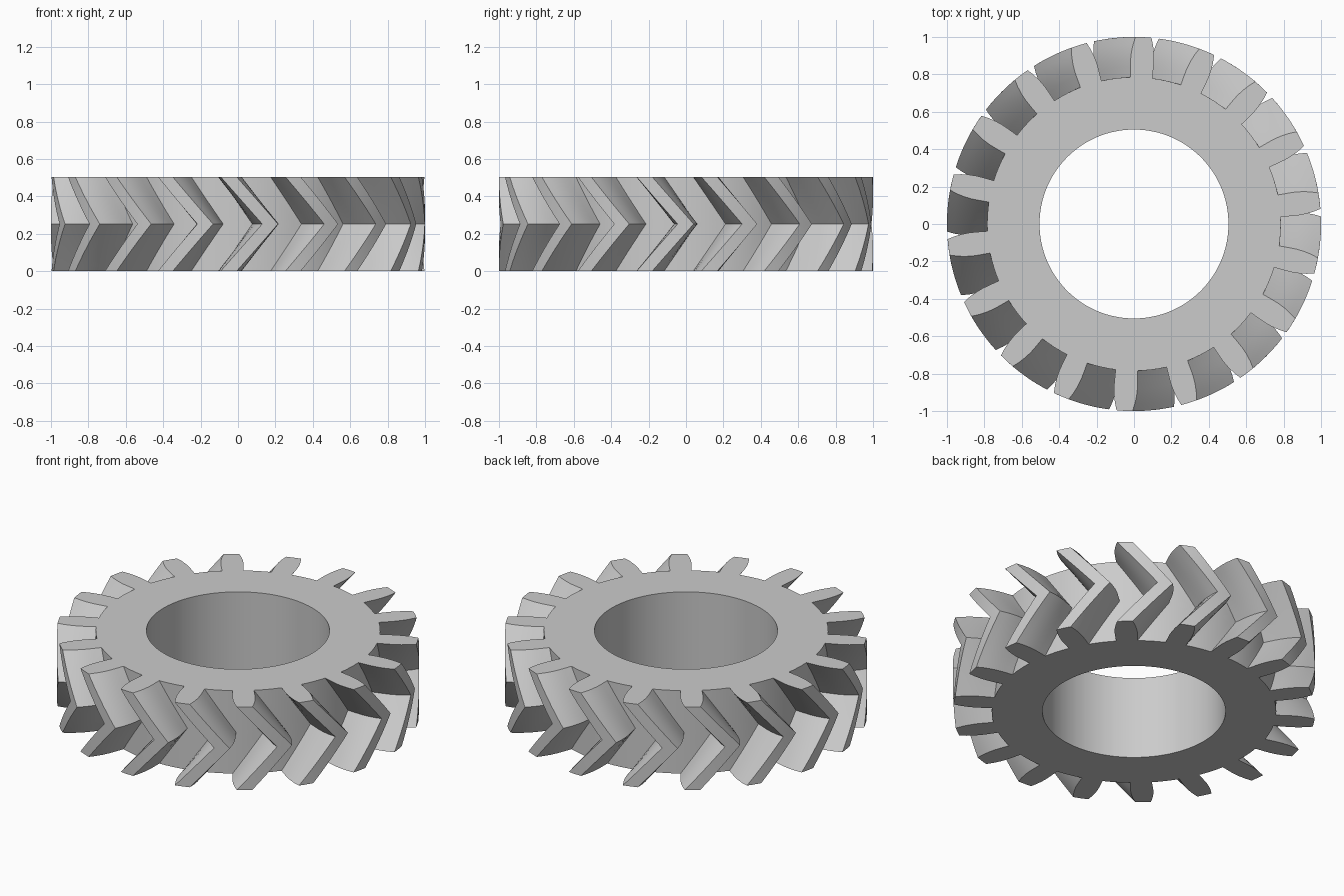
import bpy, bmesh, math

if "Cube" in bpy.data.objects:
    bpy.data.objects.remove(bpy.data.objects["Cube"])

TEETH = 18
HEIGHT = 0.505
BORE = 0.505
PHASE = 7.1        # angle of the first tooth at both end faces, degrees
TWIST = 12.8       # herringbone advance at mid height, degrees
STEPS = 8          # slices in each half

# half of a tooth: (radius, half angle in degrees), root to tip
FLANK = [(0.785, 4.3), (0.84, 4.22), (0.88, 4.1), (0.92, 3.75), (0.96, 3.2), (1.0, 2.45)]

# one full outline in polar form
outline = []
for t in range(TEETH):
    c = PHASE + t * 360 / TEETH
    outline += [(r, c - a) for r, a in FLANK]
    outline.append((1.0, c))
    outline += [(r, c + a) for r, a in reversed(FLANK)]
    gap = 360 / TEETH - 2 * FLANK[0][1]
    outline += [(FLANK[0][0], c + FLANK[0][1] + gap * k / 4) for k in (1, 2, 3)]

bm = bmesh.new()


def ring(points, z, turn=0.0):
    return [bm.verts.new((r * math.cos(math.radians(a + turn)),
                          r * math.sin(math.radians(a + turn)), z)) for r, a in points]


def skin(lower, upper):
    n = len(lower)
    for i in range(n):
        j = (i + 1) % n
        bm.faces.new((lower[i], lower[j], upper[j], upper[i]))


# toothed outside, twisting forward then back
rings = []
for s in range(2 * STEPS + 1):
    f = s / (2 * STEPS)
    rings.append(ring(outline, f * HEIGHT, TWIST * (1 - abs(2 * f - 1))))
for a, b in zip(rings, rings[1:]):
    skin(a, b)

# end faces and bore
bore = [(BORE, a) for _, a in outline]
low, high = ring(bore, 0), ring(bore, HEIGHT)
skin(rings[-1], high)
skin(high, low)
skin(low, rings[0])
bmesh.ops.recalc_face_normals(bm, faces=bm.faces[:])

mesh = bpy.data.meshes.new("herringbone_gear")
bm.to_mesh(mesh)
bm.free()
gear = bpy.data.objects.new("herringbone_gear", mesh)
bpy.context.collection.objects.link(gear)

# plain grey metal
grey = bpy.data.materials.new("light grey")
grey.diffuse_color = (0.6, 0.6, 0.6, 1)
grey.use_nodes = True
grey.node_tree.nodes["Principled BSDF"].inputs["Base Color"].default_value = grey.diffuse_color
mesh.materials.append(grey)

bpy.context.view_layer.objects.active = gear
gear.select_set(True)
bpy.ops.object.shade_smooth_by_angle(angle=math.radians(25))
